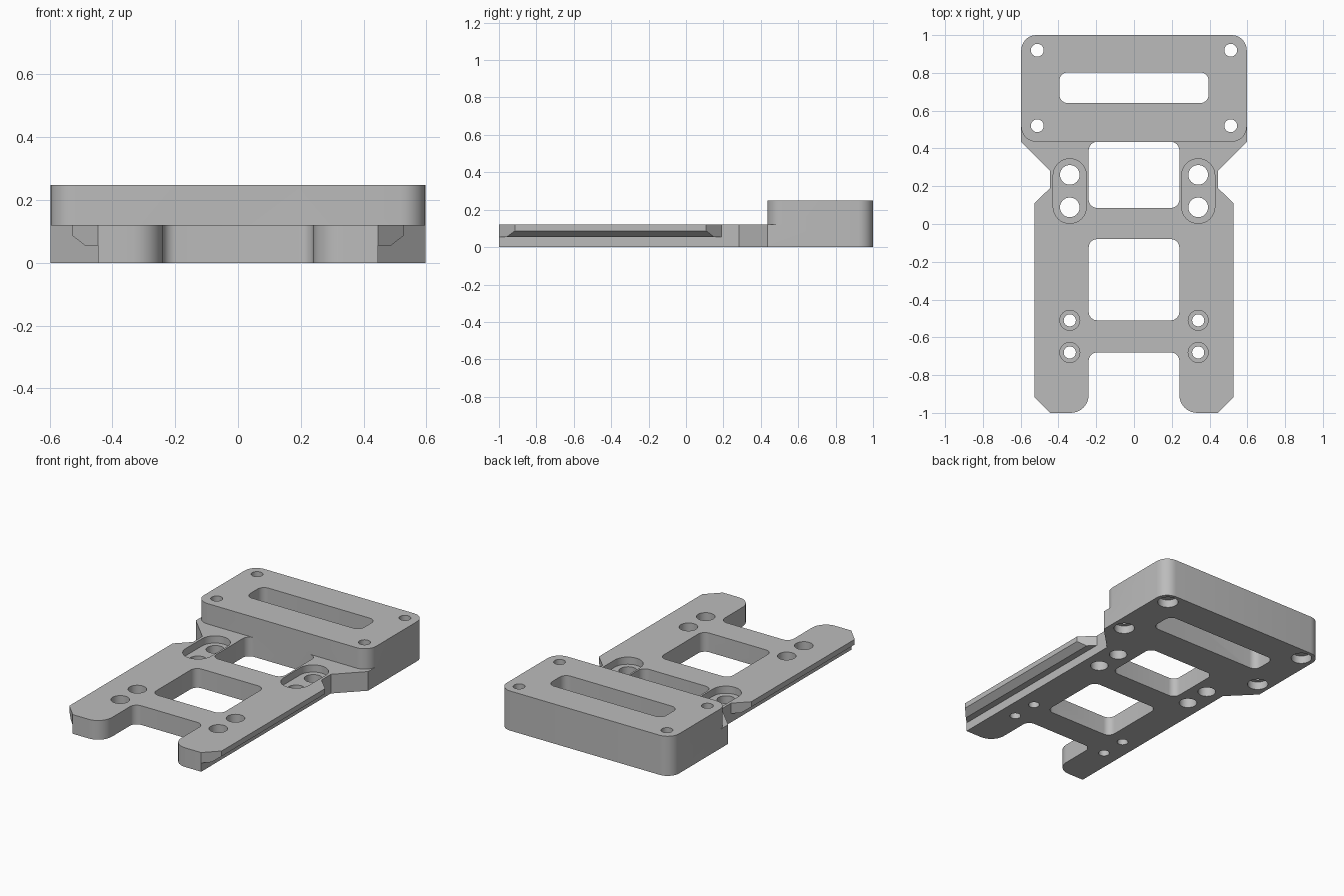
import bpy, bmesh, math
from mathutils import Vector

cube = bpy.data.objects.get("Cube")
if cube:
    bpy.data.objects.remove(cube, do_unlink=True)

grey = bpy.data.materials.new("machined grey")
grey.use_nodes = True
colour = (0.5, 0.5, 0.5, 1)
grey.diffuse_color = colour
grey.node_tree.nodes["Principled BSDF"].inputs["Base Color"].default_value = colour

PLATE_TOP, BLOCK_TOP = 0.12, 0.248
SEGMENTS = 8


def fillet(corners):
    """Round each (x, y, radius) corner of a closed outline."""
    out = []
    for i, (x, y, r) in enumerate(corners):
        p = Vector((x, y))
        a = (Vector(corners[i - 1][:2]) - p).normalized()
        b = (Vector(corners[(i + 1) % len(corners)][:2]) - p).normalized()
        arc = [p]
        if r:
            half = a.angle(b) / 2
            centre = p + (a + b).normalized() * r / math.sin(half)
            start = p + a * r / math.tan(half) - centre
            end = p + b * r / math.tan(half) - centre
            turn = start.angle_signed(end)
            base = math.atan2(start.y, start.x)
            arc = [centre + r * Vector((math.cos(base - turn * k / SEGMENTS),
                                        math.sin(base - turn * k / SEGMENTS)))
                   for k in range(SEGMENTS + 1)]
        out += [q for q in arc if not out or (q - out[-1]).length > 1e-5]
    if (out[0] - out[-1]).length < 1e-5:
        out.pop()
    return out


def prism(name, corners, low, high, along_y=False):
    """Extrude an outline upwards, or an (x, z) outline along y."""
    bm = bmesh.new()
    place = (lambda p, h: (p.x, h, p.y)) if along_y else (lambda p, h: (p.x, p.y, h))
    outline = fillet(corners)
    bottom, top = ([bm.verts.new(place(p, h)) for p in outline] for h in (low, high))
    bm.faces.new(bottom)
    bm.faces.new(top)
    for i in range(len(bottom)):
        bm.faces.new((bottom[i - 1], bottom[i], top[i], top[i - 1]))
    bmesh.ops.recalc_face_normals(bm, faces=bm.faces)
    mesh = bpy.data.meshes.new(name)
    bm.to_mesh(mesh)
    bm.free()
    mesh.materials.append(grey)
    obj = bpy.data.objects.new(name, mesh)
    bpy.context.collection.objects.link(obj)
    return obj


def box(x0, x1, y0, y1, r=0):
    return [(x0, y0, r), (x1, y0, r), (x1, y1, r), (x0, y1, r)]


def disc(x, y, r):
    return box(x - r, x + r, y - r, y + r, r)


def combine(target, tool, operation="DIFFERENCE"):
    mod = target.modifiers.new("combine", "BOOLEAN")
    mod.operation, mod.solver, mod.object = operation, "EXACT", tool
    bpy.ops.object.select_all(action="DESELECT")
    bpy.context.view_layer.objects.active = target
    target.select_set(True)
    bpy.ops.object.modifier_apply(modifier=mod.name)
    bpy.data.objects.remove(tool, do_unlink=True)


def cut(corners, low=-0.1, high=0.4, along_y=False):
    combine(plate, prism("cutter", corners, low, high, along_y))


# Plate outline: right half from the notch to the back, then mirrored
half = [(0.24, -0.68, 0.045), (0.24, -1, 0.095), (0.445, -1, 0), (0.528, -0.915, 0),
        (0.528, 0.108, 0), (0.445, 0.19, 0), (0.445, 0.283, 0), (0.597, 0.435, 0),
        (0.597, 1, 0.08)]
outline = half + [(-x, y, r) for x, y, r in reversed(half)]
plate = prism("mounting_plate", outline, 0, PLATE_TOP)

# Raised block at the back
combine(plate, prism("raised_block", box(-0.597, 0.597, 0.435, 1, 0.08),
                     PLATE_TOP, BLOCK_TOP), "UNION")

# Windows and the long slot
cut(box(-0.24, 0.24, -0.51, -0.08, 0.045))
cut(box(-0.24, 0.24, 0.085, 0.435, 0.045))
cut(box(-0.395, 0.395, 0.64, 0.803, 0.045))

for s in (-1, 1):
    # Undercut below the side rails
    cut([(s * x, z, 0) for x, z in ((0.445, -0.1), (0.445, 0.055), (0.487, 0.055),
                                    (0.528, 0.087), (0.6, 0.1), (0.6, -0.1))],
        -1.1, 0.235, True)
    # Capsule recess with two large holes
    cut(box(s * 0.34 - 0.088, s * 0.34 + 0.088, 0.003, 0.345, 0.0879), 0.075)
    for y in (0.088, 0.26):
        cut(disc(s * 0.34, y, 0.052))
    # Counterbored holes near the front
    for y in (-0.51, -0.68):
        cut(disc(s * 0.34, y, 0.053), 0.06)
        cut(disc(s * 0.34, y, 0.032))
    # Block corner holes, counterbored from below
    for y in (0.52, 0.92):
        cut(disc(s * 0.512, y, 0.06), -0.1, 0.05)
        cut(disc(s * 0.512, y, 0.034))

bpy.ops.object.shade_smooth_by_angle(angle=math.radians(30))
